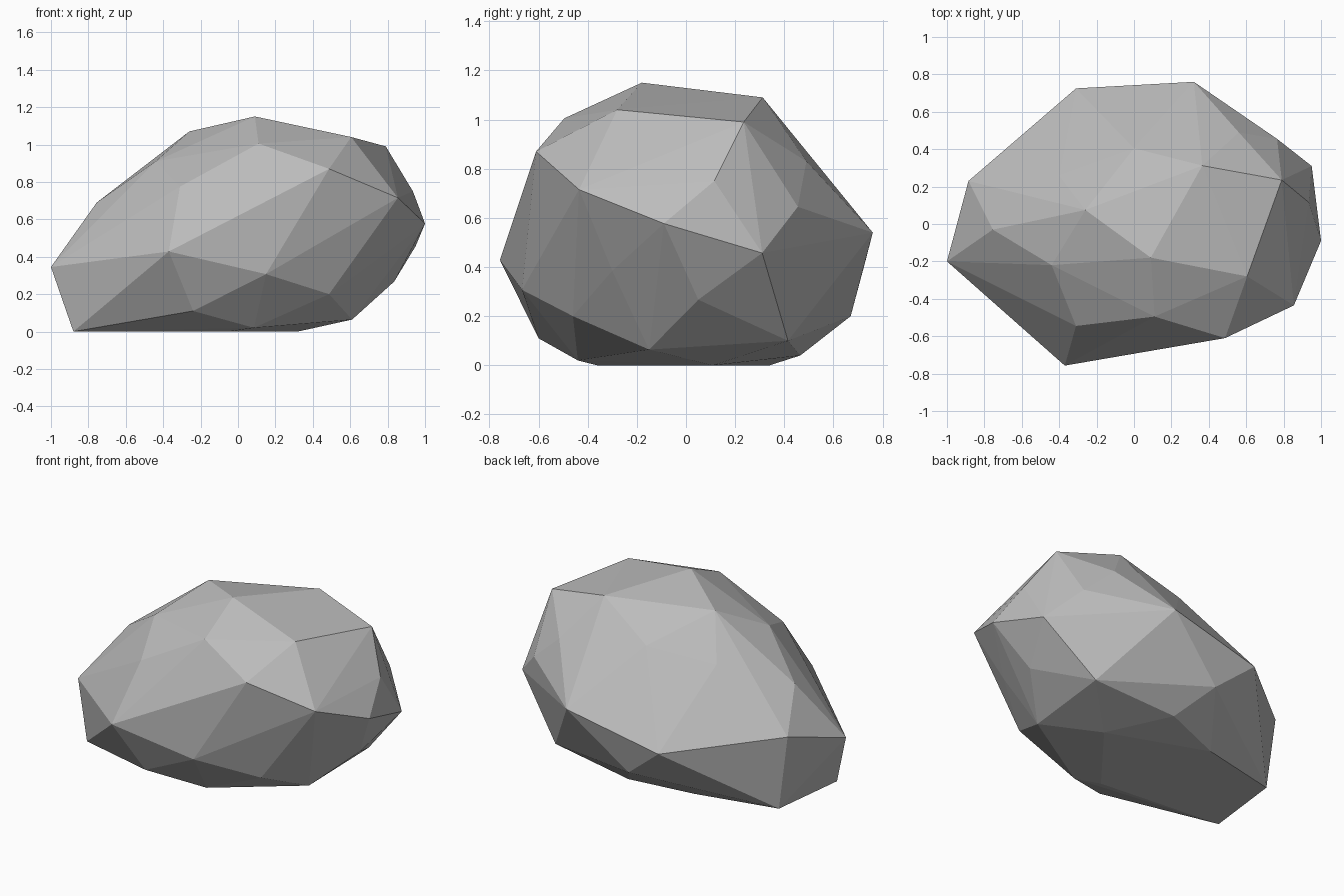
import bpy
import bmesh

# Corner points of the boulder, ring by ring
BASE = [(-.88, -.28, 0), (-.82, .225, 0), (-.3, .34, 0), (.32, .11, 0), (-.05, -.36, 0),
        (.085, -.44, .02), (.61, -.15, .064), (.64, .415, .1), (.085, .465, .04)]
LOWER = [(-.24, -.6, .11), (.487, -.46, .2), (.74, -.3, .385), (.835, .05, .267),
         (-.06, .67, .2), (-.55, .434, .148), (.15, -.667, .307)]
MIDDLE = [(-1, -.2, .345), (-.37, -.757, .428), (.855, -.435, .715), (1, -.09, .577),
          (.95, .31, .457), (.765, .455, .645), (.32, .76, .54), (-.31, .725, .405),
          (-.885, .23, .48)]
UPPER = [(-.755, -.03, .69), (-.31, -.545, .775), (.487, -.61, .87), (.935, .115, .75),
         (.56, .49, .83), (0, .405, .9), (-.4, .26, .83), (-.44, -.22, .91)]
CROWN = [(-.26, .075, 1.07), (.09, -.18, 1.15), (.11, -.495, 1.005),
         (.605, -.28, 1.04), (.79, .235, .99), (.365, .312, 1.09)]

# Faceted stone skin wrapped around the points
bm = bmesh.new()
for p in BASE + LOWER + MIDDLE + UPPER + CROWN:
    bm.verts.new(p)
hull = bmesh.ops.convex_hull(bm, input=bm.verts[:])
spare = {v for v in hull["geom_interior"] + hull["geom_unused"]
         if isinstance(v, bmesh.types.BMVert)}
bmesh.ops.delete(bm, geom=list(spare), context='VERTS')
bmesh.ops.recalc_face_normals(bm, faces=bm.faces[:])

mesh = bpy.data.meshes.new("boulder")
bm.to_mesh(mesh)
bm.free()

# Plain grey stone
stone = bpy.data.materials.new("stone_grey")
stone.diffuse_color = (0.5, 0.5, 0.5, 1)
mesh.materials.append(stone)

boulder = bpy.data.objects.new("boulder", mesh)
bpy.context.collection.objects.link(boulder)
